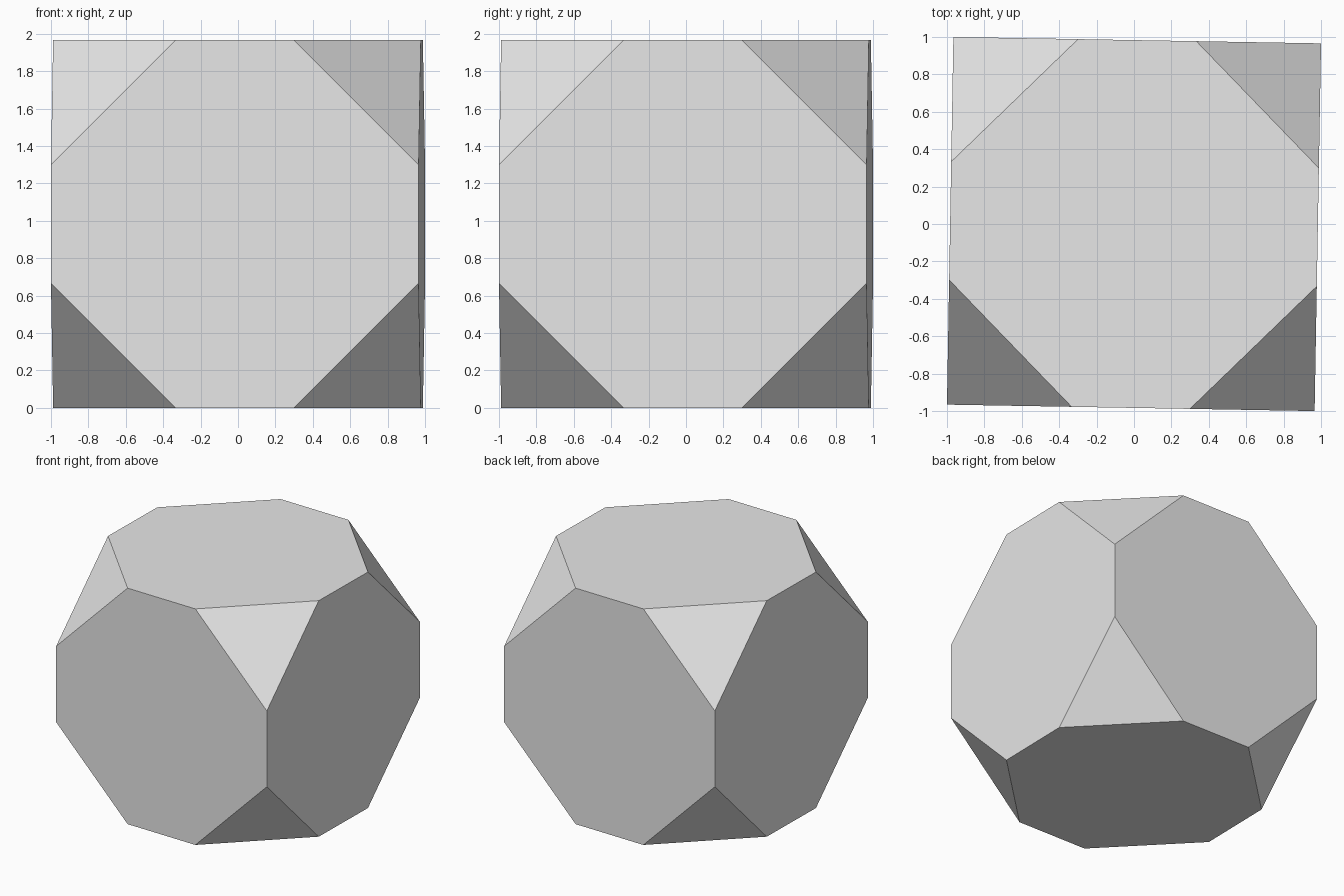
import bpy
import bmesh
import math
from itertools import product
from mathutils import Matrix

if "Cube" in bpy.data.objects:
    bpy.data.objects.remove(bpy.data.objects["Cube"], do_unlink=True)

HALF = 0.983          # half the side of the cube
KEPT = 0.316          # half the length of edge left between two corner cuts
TURN = math.radians(-1)

# Plain grey material
grey = bpy.data.materials.new("plain grey")
grey.use_nodes = True
colour = (0.8, 0.8, 0.8, 1)
grey.diffuse_color = colour
grey.node_tree.nodes["Principled BSDF"].inputs["Base Color"].default_value = colour

# Corner points: two on every cube edge, wrapped in a hull
bm = bmesh.new()
for axis in range(3):
    for signs in product((-1, 1), repeat=3):
        size = [HALF] * 3
        size[axis] = KEPT
        bm.verts.new([s * d for s, d in zip(signs, size)])
bmesh.ops.convex_hull(bm, input=bm.verts[:])

# Merge the hull triangles into eight-sided faces and corner triangles
bmesh.ops.dissolve_limit(bm, angle_limit=math.radians(2),
                         verts=bm.verts[:], edges=bm.edges[:])
bmesh.ops.recalc_face_normals(bm, faces=bm.faces[:])

# Slight turn about the vertical, standing on the ground
bm.transform(Matrix.Translation((0, 0, HALF)) @ Matrix.Rotation(TURN, 4, "Z"))

mesh = bpy.data.meshes.new("truncated_cube")
bm.to_mesh(mesh)
bm.free()
mesh.materials.append(grey)
bpy.context.collection.objects.link(bpy.data.objects.new("truncated_cube", mesh))
